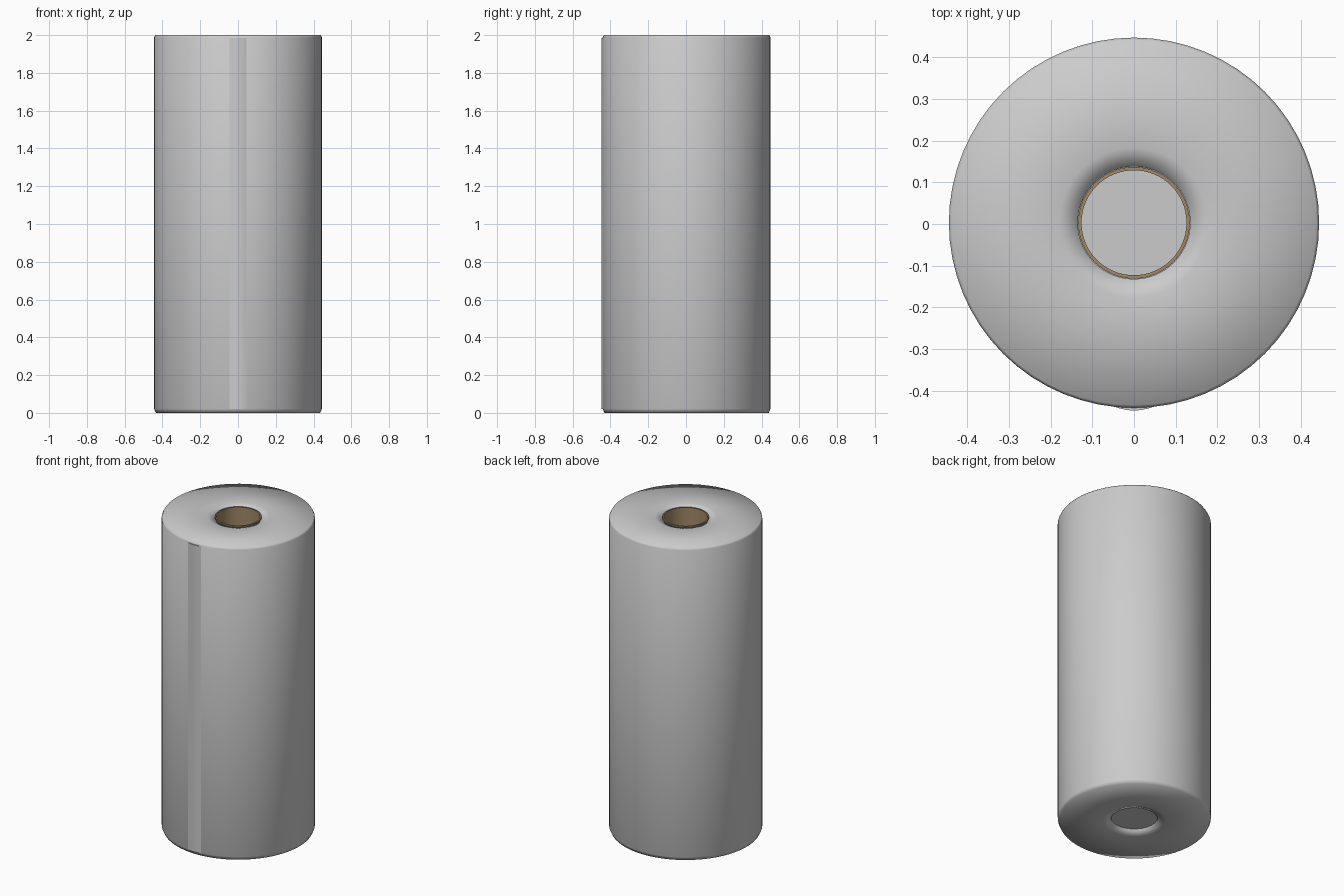
import bpy, bmesh, math

if "Cube" in bpy.data.objects:
    bpy.data.objects.remove(bpy.data.objects["Cube"])

CY = 0.003      # roll axis sits slightly back because of the sheet edge
SEG = 64


def finish(name, bm, color=None, loc=(0, CY, 0)):
    bmesh.ops.recalc_face_normals(bm, faces=bm.faces)
    me = bpy.data.meshes.new(name)
    bm.to_mesh(me)
    bm.free()
    ob = bpy.data.objects.new(name, me)
    ob.location = loc
    bpy.context.collection.objects.link(ob)
    if color:
        mat = bpy.data.materials.new(name + "_colour")
        mat.diffuse_color = color
        mat.use_nodes = True
        mat.node_tree.nodes["Principled BSDF"].inputs["Base Color"].default_value = mat.diffuse_color
        me.materials.append(mat)
    return ob


def revolve(name, profile, color=None):
    """Closed (r, z) profile swept around z."""
    bm = bmesh.new()
    rings = []
    for r, z in profile:
        rings.append([bm.verts.new((r * math.cos(2 * math.pi * i / SEG),
                                    r * math.sin(2 * math.pi * i / SEG), z))
                      for i in range(SEG)])
    for a, b in zip(rings, rings[1:] + rings[:1]):
        for i in range(SEG):
            j = (i + 1) % SEG
            bm.faces.new((a[i], a[j], b[j], b[i])).smooth = True
    return finish(name, bm, color)


# paper body with softened rims; fully smooth normals give the pillowy ends
revolve("paper_roll", [(0.135, 0.012), (0.18, 0.0), (0.435, 0.0), (0.4445, 0.022),
                       (0.4445, 1.988), (0.438, 2.0), (0.18, 2.0), (0.135, 1.988)])

# cardboard core
core = revolve("cardboard_core", [(0.126, 0.03), (0.134, 0.03), (0.134, 1.996), (0.126, 1.996)],
               (0.36, 0.25, 0.14, 1))
core.data.set_sharp_from_angle(angle=math.radians(40))

# disc closing the lower end of the core
bm = bmesh.new()
bmesh.ops.create_circle(bm, cap_ends=True, segments=SEG, radius=0.136)
finish("core_floor", bm, loc=(0, CY, 0.025))

# loose edge of the last sheet, a thin raised strip on the front
bm = bmesh.new()
N = 6
cols = []
for i in range(N + 1):
    t = i / N
    a = math.radians(-90 - 6.5 + 13 * t)
    r = 0.4435 + 0.0075 * math.sin(math.pi * t)
    cols.append([bm.verts.new((rr * math.cos(a), rr * math.sin(a), z))
                 for rr, z in ((0.44, 0.02), (r, 0.02), (r, 1.985), (0.44, 1.985))])
for a, b in zip(cols, cols[1:]):
    for k in range(4):
        bm.faces.new((a[k], b[k], b[(k + 1) % 4], a[(k + 1) % 4])).smooth = True
bm.faces.new(cols[0])
bm.faces.new(cols[-1])
sheet = finish("sheet_edge", bm)
sheet.data.set_sharp_from_angle(angle=math.radians(40))
